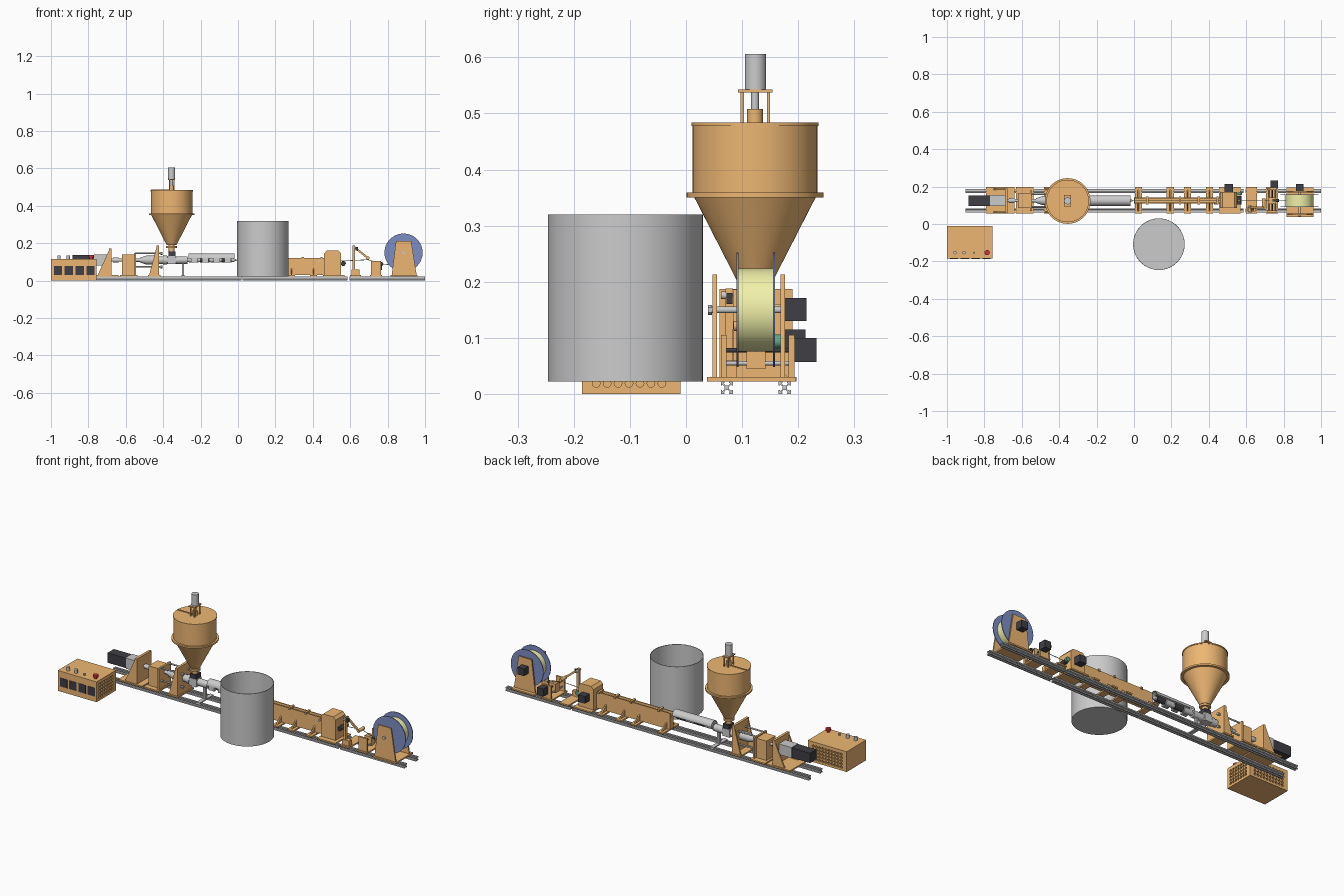
import bpy, bmesh, math
from mathutils import Matrix, Vector

if "Cube" in bpy.data.objects:
    bpy.data.objects.remove(bpy.data.objects["Cube"])

def mat(name, r, g, b):
    m = bpy.data.materials.new(name)
    m.diffuse_color = (r, g, b, 1)
    m.use_nodes = True
    m.node_tree.nodes["Principled BSDF"].inputs["Base Color"].default_value = m.diffuse_color
    return m
ORANGE = mat("orange", 0.85, 0.47, 0.17)
DARK = mat("dark", 0.05, 0.05, 0.06)
BLUE = mat("blue", 0.2, 0.27, 0.56)
YELLOW = mat("yellow", 0.88, 0.88, 0.4)
RED = mat("red", 0.65, 0.03, 0.04)
GREEN = mat("green", 0.1, 0.4, 0.28)
YC = 0.125   # line centre in y
ZC = 0.11    # screw axis height

def finish(name, bm, m=None, smooth=False):
    bmesh.ops.recalc_face_normals(bm, faces=bm.faces)
    me = bpy.data.meshes.new(name)
    bm.to_mesh(me)
    bm.free()
    ob = bpy.data.objects.new(name, me)
    bpy.context.collection.objects.link(ob)
    if m:
        me.materials.append(m)
    if smooth:
        bpy.ops.object.select_all(action='DESELECT')
        ob.select_set(True)
        bpy.context.view_layer.objects.active = ob
        bpy.ops.object.shade_smooth_by_angle(angle=math.radians(35))
    return ob

def box(name, x0, x1, y0, y1, z0, z1, m=ORANGE):
    bm = bmesh.new()
    bmesh.ops.create_cube(bm, size=1, matrix=Matrix.Translation(((x0+x1)/2, (y0+y1)/2, (z0+z1)/2))
                          @ Matrix.Diagonal((x1-x0, y1-y0, z1-z0, 1)))
    return finish(name, bm, m)

def rod(name, p, q, r, m=None, r2=None, n=24):
    p, q = Vector(p), Vector(q)
    bm = bmesh.new()
    bmesh.ops.create_cone(bm, cap_ends=True, segments=n, radius1=r, radius2=r if r2 is None else r2,
        depth=(q-p).length, matrix=Matrix.Translation((p+q)/2) @ (q-p).to_track_quat('Z', 'Y').to_matrix().to_4x4())
    return finish(name, bm, m, True)

def lathe(name, prof, x, y, m=None, n=64):
    bm = bmesh.new()
    vs = [bm.verts.new((x+r, y, z)) for r, z in prof]
    es = [bm.edges.new(e) for e in zip(vs, vs[1:])]
    bmesh.ops.spin(bm, geom=vs+es, cent=(x, y, 0), axis=(0, 0, 1), angle=2*math.pi, steps=n)
    bmesh.ops.remove_doubles(bm, verts=bm.verts, dist=1e-5)
    return finish(name, bm, m, True)

def extrude(name, pts, axis, a, b, m=ORANGE, smooth=False):
    # axis 'y': points are (x, z); axis 'x': points are (y, z)
    bm = bmesh.new()
    f = bm.faces.new([bm.verts.new((u, a, v) if axis == 'y' else (a, u, v)) for u, v in pts])
    g = bmesh.ops.extrude_face_region(bm, geom=[f])['geom']
    d = (0, b-a, 0) if axis == 'y' else (b-a, 0, 0)
    bmesh.ops.translate(bm, verts=[v for v in g if isinstance(v, bmesh.types.BMVert)], vec=d)
    return finish(name, bm, m, smooth)

# slotted frame rails
quarter = [(.011, -.011), (.011, -.004), (.0085, -.004), (.0085, -.006), (.004, -.0025),
           (.004, .0025), (.0085, .006), (.0085, .004), (.011, .004)]
section = []
for k in range(4):
    c, s = ((1, 0), (0, 1), (-1, 0), (0, -1))[k]
    section += [(u*c-v*s, u*s+v*c) for u, v in quarter]
for y in (0.073, 0.176):
    for x0, x1 in ((-0.9, 0.02), (0.023, 0.585), (0.595, 1.0)):
        extrude("frame_rail", [(y+u, 0.011+v) for u, v in section], 'x', x0, x1, None)

# control box with vent holes
ctrl = box("control_box", -1, -0.757, -0.185, -0.01, 0, 0.115)
bm = bmesh.new()
for r in range(5):
    for c in range(7):
        bmesh.ops.create_cone(bm, cap_ends=True, segments=10, radius1=.007, radius2=.007, depth=.02,
            matrix=Matrix.Translation((-0.757, -.16+c*.0195, .019+r*.018)) @ Matrix.Rotation(math.pi/2, 4, 'Y'))
    for c in range(10):
        bmesh.ops.create_cone(bm, cap_ends=True, segments=10, radius1=.007, radius2=.007, depth=.02,
            matrix=Matrix.Translation((-.966+c*.0195, -0.01, .019+r*.018)) @ Matrix.Rotation(math.pi/2, 4, 'X'))
holes = finish("vent_cutter", bm)
holes.hide_render = True
mod = ctrl.modifiers.new("vents", 'BOOLEAN')
mod.object = holes
mod.solver = 'EXACT'
bpy.context.view_layer.objects.active = ctrl
bpy.ops.object.modifier_apply(modifier="vents")
bpy.data.objects.remove(holes)
for i in range(4):
    x = -0.985 + i*0.058
    box("display", x, x+.045, -.187, -.18, .03, .078, DARK)
for x, r, h in ((-.957, .009, .02), (-.908, .009, .02), (-.855, .005, .01)):
    rod("control_knob", (x, -.153, .114), (x, -.153, .115+h), r)
rod("stop_button_neck", (-.785, -.153, .114), (-.785, -.153, .125), .008, RED)
rod("stop_button", (-.785, -.153, .125), (-.785, -.153, .137), .014, RED)

# open bucket
lathe("bucket", [(0, .022), (.138, .022), (.138, .32), (.135, .32), (.135, .026), (0, .026)], .133, -.108)

# drive motor, gearbox and mount
box("drive_motor", -.885, -.77, YC-.028, YC+.028, ZC-.028, ZC+.028, DARK)
box("gearbox", -.77, -.69, YC-.03, YC+.03, ZC-.03, ZC+.03, None)
def bracket(name, x0, x1, xp, top, gx, half=.065):
    box(name+"_base", x0, x1, .056, .197, .022, .03)
    box(name+"_plate", xp, xp+.014, YC-half, YC+half, .03, top)
    for y in (YC-half, YC+half-.008):
        extrude(name+"_gusset", [(gx, .03), (xp, .03), (xp, top-.01)], 'y', y, y+.008)
bracket("motor_mount", -.79, -.64, -.69, .172, -.75)
rod("drive_shaft", (-.676, YC, ZC), (-.62, YC, ZC), .008)
rod("shaft_coupling", (-.668, YC, ZC), (-.638, YC, ZC), .013)

# thrust bearing housing
box("bearing_base", -.632, -.538, .056, .197, .022, .03)
box("bearing_housing", -.62, -.552, YC-.04, YC+.04, .03, .14)
box("bearing_plate", -.556, -.545, YC-.055, YC+.055, .03, .147)
rod("screw_shaft", (-.55, YC, ZC), (-.43, YC, ZC), .009)
rod("screw_collar", (-.525, YC, ZC), (-.49, YC, ZC), .012, r2=.024)
rod("screw_sleeve", (-.49, YC, ZC), (-.43, YC, ZC), .024)
for dy in (-.034, .034):
    for dz in (-.036, .036):
        rod("tie_rod", (-.55, YC+dy, ZC+dz), (-.405, YC+dy, ZC+dz), .0045, n=12)
        rod("tie_nut", (-.415, YC+dy, ZC+dz), (-.405, YC+dy, ZC+dz), .008, n=6)
bracket("barrel_mount", -.48, -.415, -.436, .187, -.475)

# extruder barrel, feed throat and support
rod("feed_barrel", (-.43, YC, ZC), (-.27, YC, ZC), .02)
rod("barrel_collar", (-.40, YC, ZC), (-.38, YC, ZC), .024)
box("feed_block", -.378, -.332, YC-.024, YC+.024, ZC-.022, ZC+.022, None)
box("feed_throat_block", -.372, -.334, YC-.022, YC+.022, .132, .157, DARK)
box("barrel_support", -.3, -.288, YC-.008, YC+.008, .022, .095, None)
box("barrel_support_foot", -.305, -.283, .062, .187, .022, .028, None)
rod("melt_barrel", (-.27, YC, ZC), (-.025, YC, ZC), .011)
for i in range(4):
    x = -.262 + i*.058
    rod("heater_band", (x, YC, ZC+.002), (x+.052, YC, ZC+.002), .016, DARK if i % 2 else None)
arc = [(math.cos(math.pi*k/20), math.sin(math.pi*k/20)) for k in range(21)]
extrude("heater_cover", [(YC+.028*c, .118+.028*s) for c, s in arc] + [(YC+.025*c, .118+.025*s) for c, s in arc[::-1]],
        'x', -.265, -.02, None, True)
for i in range(4):
    x = -.262 + i*.06
    box("cover_clip", x+.01, x+.045, YC-.028, YC-.012, .097, .118, None)
rod("nozzle", (-.025, YC, ZC), (-.008, YC, ZC), .01, r2=.003)

# hopper and agitator
HX = -.355
lathe("hopper_cone", [(0, .19), (.026, .19), (.108, .35), (.122, .35), (.122, .359), (0, .359)], HX, .123, ORANGE)
lathe("hopper_drum", [(0, .358), (.111, .358), (.111, .478), (.1135, .478), (.1135, .484), (0, .484)], HX, .123, ORANGE)
box("lid_seam_bar", HX-.11, HX, .12, .126, .484, .488)
rod("hopper_neck", (HX, .123, .15), (HX, .123, .195), .016, ORANGE)
rod("hopper_neck_flange", (HX, .123, .176), (HX, .123, .186), .029, ORANGE)
rod("agitator_boss", (HX, .123, .484), (HX, .123, .508), .014, ORANGE)
rod("agitator_shaft", (HX, .123, .5), (HX, .123, .542), .007)
for dx in (-.012, .012):
    for y in (.1, .147):
        box("agitator_post", HX+dx-.003, HX+dx+.003, y-.003, y+.003, .484, .538)
box("agitator_plate", HX-.019, HX+.019, .093, .154, .537, .543)
rod("agitator_motor", (HX, .124, .543), (HX, .124, .606), .019, n=32)

# cooling trough on cross feet
extrude("cooling_trough", [(.11, .03), (.142, .03), (.142, .122), (.137, .122), (.137, .04),
                           (.115, .04), (.115, .122), (.11, .122)], 'x', 0.0, .47)
box("trough_end", 0, .006, .11, .142, .03, .1)
for x in (.005, .175, .268, .385):
    box("trough_foot", x, x+.038, .056, .197, .022, .03)
    for y0, y1 in ((.07, .11), (.182, .142)):
        extrude("trough_gusset", [(y0, .03), (y1, .03), (y1, .065)], 'x', x+.015, x+.022)
for x in (.065, .24, .34, .44):
    box("trough_guide", x, x+.012, .104, .148, .116, .127)
rod("drain_plug", (.435, .104, .105), (.435, .112, .105), .006, n=16)

# puller housing with motor
box("puller_base", .455, .57, .056, .197, .022, .03)
extrude("puller_housing", [(.46, .03), (.552, .03), (.552, .145), (.538, .16), (.474, .16), (.46, .145)], 'y', .085, .172)
box("puller_motor", .485, .528, .172, .213, .075, .115, DARK)
rod("puller_roller", (.562, .105, .09), (.562, .15, .09), .012, DARK)
rod("puller_gear", (.565, .155, .094), (.565, .168, .094), .012, GREEN)

# filament sensor arm
box("arm_base", .598, .657, .056, .197, .022, .03)
box("arm_post", .613, .626, .07, .084, .03, .188)
box("arm_post_foot", .607, .65, .066, .09, .03, .06)
extrude("dancer_arm", [(.615, .178), (.622, .186), (.698, .125), (.692, .116)], 'y', .084, .093)
rod("arm_pivot", (.62, .062, .176), (.62, .1, .176), .007)
rod("arm_roller", (.694, .085, .121), (.694, .135, .121), .009, ORANGE)
box("arm_sensor", .628, .642, .072, .083, .16, .18, DARK)

# traverse winder guide
box("guide_base", .705, .77, .056, .197, .022, .03)
for y in (.062, .183):
    box("guide_end_plate", .712, .765, y, y+.01, .03, .105)
rod("guide_lead_screw", (.738, .064, .078), (.738, .193, .078), .004, DARK, n=12)
for x in (.724, .754):
    rod("guide_rod", (x, .064, .055), (x, .19, .055), .004, n=12)
box("guide_carriage", .718, .76, .108, .142, .045, .096)
rod("guide_eyelet", (.74, YC, .09), (.775, YC, .09), .008, DARK, n=16)
box("guide_motor", .73, .77, .193, .233, .057, .1, DARK)

# spool and stand
SX, SZ = .885, .15
box("spool_base", .815, .96, .037, .196, .022, .03)
for y in (.047, .168):
    extrude("spool_stand", [(.822, .03), (.955, .03), (.926, .213), (.845, .213)], 'y', y, y+.008)
for y in (.09, .155):
    rod("spool_flange", (SX, y, SZ), (SX, y+.004, SZ), .102, BLUE, n=64)
rod("spool_winding", (SX, .093, SZ), (SX, .156, SZ), .074, YELLOW, n=64)
rod("spool_axle", (SX, .039, SZ), (SX, .18, SZ), .006)
rod("axle_nut", (SX, .039, SZ), (SX, .046, SZ), .009, n=6)
box("spool_motor", SX-.02, SX+.02, .176, .215, .13, .171, DARK)

# filament strand
path = [(-.008, YC, ZC), (.552, YC, .105), (.694, YC, .112), (.765, YC, .09), (SX, YC, SZ-.073)]
for p, q in zip(path, path[1:]):
    rod("filament", p, q, .0018, YELLOW, n=8)
